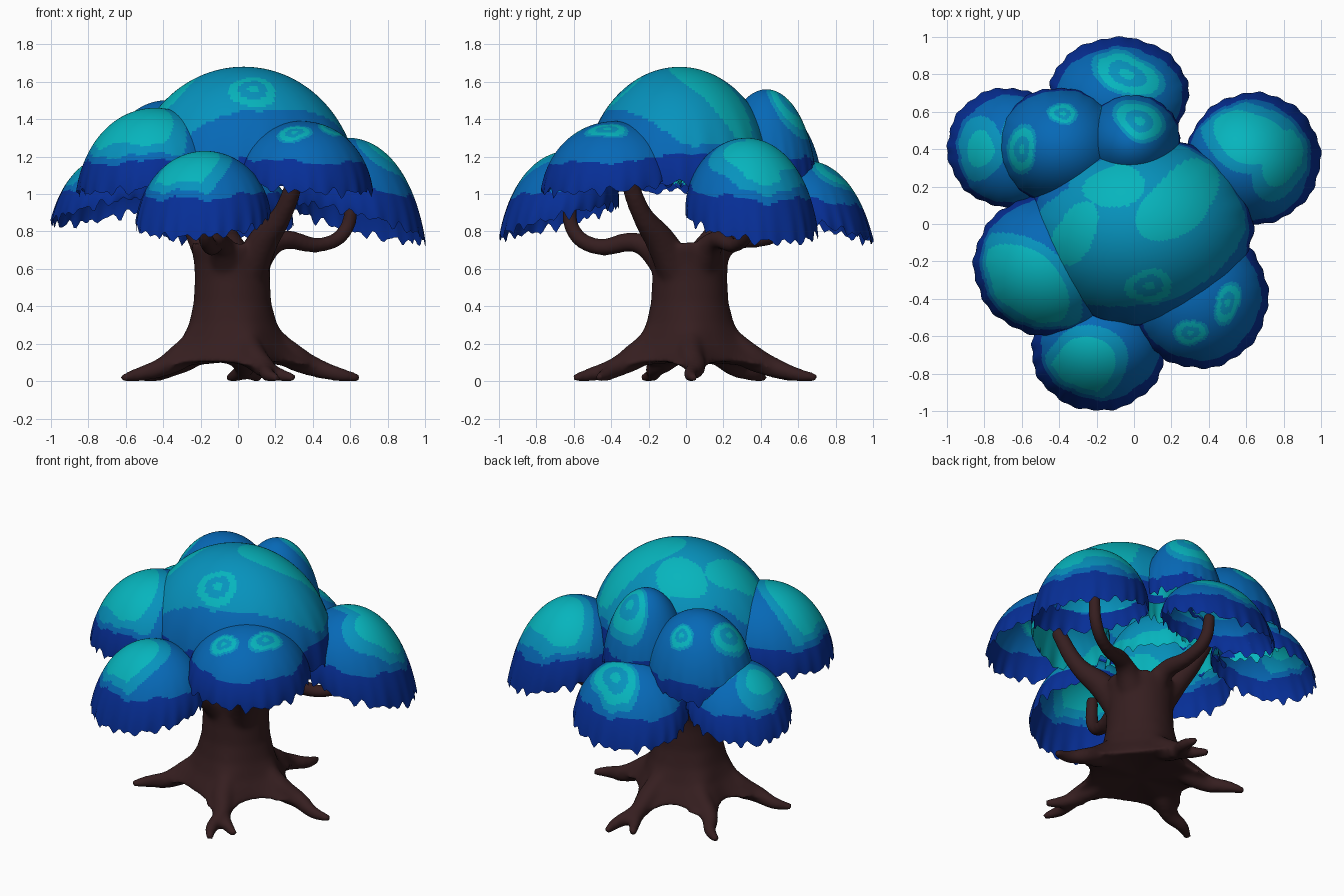
import bpy, bmesh, math, random
from mathutils import Vector

if "Cube" in bpy.data.objects:
    bpy.data.objects.remove(bpy.data.objects["Cube"])
random.seed(4)

def material(name, rgb):
    m = bpy.data.materials.new(name)
    m.diffuse_color = (*rgb, 1)
    m.use_nodes = True
    m.node_tree.nodes["Principled BSDF"].inputs["Base Color"].default_value = m.diffuse_color
    return m

NAVY = material("navy leaf", (0.002, 0.028, 0.31))
BLUE = material("mid blue leaf", (0.002, 0.14, 0.47))
SKY = material("light blue leaf", (0.002, 0.29, 0.51))
TEAL = material("teal leaf", (0.002, 0.46, 0.51))
BARK = material("dark bark", (0.036, 0.013, 0.014))

def new_object(name, bm, mats):
    me = bpy.data.meshes.new(name)
    bm.to_mesh(me)
    bm.free()
    for m in mats:
        me.materials.append(m)
    for p in me.polygons:
        p.use_smooth = True
    ob = bpy.data.objects.new(name, me)
    bpy.context.collection.objects.link(ob)
    return ob

# ---------- leaf canopy: hollow domes with a ragged hanging rim ----------
SEGS, RINGS = 140, 52
# name, cx, cy, rx, ry, top, rim, tilt, dark skirt share, spots
# spot: (x, y, radius, is_ring, stretch angle in degrees)
DOMES = [
    ("crown_leaves", 0.03, -0.035, 0.61, 0.52, 1.68, 1.04, 0, 0.25,
     [(0.24, 0.12, 0.19, False, 40), (-0.32, -0.06, 0.13, False, 60), (0.08, -0.33, 0.10, True, 0),
      (-0.1, 0.2, 0.13, False, 0), (0.03, -0.03, 0.47, None, 10)]),
    ("left_leaves", -0.46, -0.22, 0.40, 0.38, 1.46, 1.03, 0.1, 0.36,
     [(-0.58, -0.31, 0.2, False, -45)]),
    ("front_leaves", -0.19, -0.68, 0.36, 0.32, 1.23, 0.84, 0.27, 0.45,
     [(-0.29, -0.78, 0.17, False, 30)]),
    ("front_right_leaves", 0.35, -0.39, 0.37, 0.385, 1.39, 1.03, 0.1, 0.43,
     [(0.5, -0.42, 0.07, True, 70), (0.3, -0.58, 0.065, True, 0)]),
    ("right_leaves", 0.64, 0.35, 0.36, 0.355, 1.30, 0.83, 0.29, 0.40,
     [(0.62, 0.46, 0.16, False, -30), (0.8, 0.36, 0.12, False, 70)]),
    ("back_leaves", -0.08, 0.70, 0.375, 0.30, 1.18, 0.82, 0.3, 0.42,
     [(-0.04, 0.80, 0.12, True, -20)]),
    ("far_left_leaves", -0.68, 0.41, 0.32, 0.32, 1.22, 0.90, 0.25, 0.42,
     [(-0.82, 0.40, 0.08, False, 80)]),
    ("back_left_leaves", -0.40, 0.42, 0.34, 0.31, 1.50, 1.06, 0.1, 0.25,
     [(-0.60, 0.40, 0.08, True, 80), (-0.38, 0.59, 0.055, True, 0)]),
    ("upper_back_leaves", -0.01, 0.45, 0.26, 0.25, 1.56, 1.08, 0.1, 0.25,
     [(0.03, 0.55, 0.10, True, -20)]),
]

def covered(p, name):
    """is this point underneath one of the other domes?"""
    for other, cx, cy, rx, ry, top, rim, *_ in DOMES:
        d = ((p.x - cx) / rx) ** 2 + ((p.y - cy) / ry) ** 2
        if other != name and d < 0.88 and rim + 0.02 < p.z < rim + (top - rim) * math.sqrt(1 - d) - 0.03:
            return True
    return False

def leaf_dome(name, cx, cy, rx, ry, top, rim, tilt, dark, spots):
    ph = [random.uniform(0, 6.28) for _ in range(6)]
    out = Vector((cx, cy)).normalized() if tilt else Vector((0, 0))
    bm = bmesh.new()
    height = {}

    def vert(t, a):
        c, s = math.cos(t * math.pi / 2), math.sin(t * math.pi / 2)
        fold = 1 + t ** 5 * (0.012 * math.sin(23 * a + ph[0]) + 0.01 * math.sin(9 * a + ph[1])) - 0.01
        x, y = rx * s * fold * math.cos(a), ry * s * fold * math.sin(a)
        low = rim - tilt * (x * out.x + y * out.y)
        jag = 0.022 * abs(math.sin(11.5 * a + ph[0])) + 0.012 * math.sin(17 * a + ph[2]) \
            + 0.01 * math.sin(31 * a + ph[3])
        lean = 0.2 * tilt * c
        v = bm.verts.new((cx + x - lean * out.x, cy + y - lean * out.y,
                          low + (top - low) * c + t ** 10 * jag))
        height[v] = c
        return v

    apex = vert(0, 0)
    rows = [[vert(i / RINGS, 2 * math.pi * j / SEGS) for j in range(SEGS)]
            for i in range(1, RINGS + 1)]
    for j in range(SEGS):
        k = (j + 1) % SEGS
        bm.faces.new((apex, rows[0][j], rows[0][k]))
        for a, b in zip(rows, rows[1:]):
            bm.faces.new((a[j], b[j], b[k], a[k]))

    # colour bands: navy skirt, painted patches and rings above, bright where tucked inside
    for f in bm.faces:
        p = f.calc_center_median()
        h = sum(height[v] for v in f.verts) / len(f.verts)
        ang = math.atan2(p.y - cy, p.x - cx)
        wob = 0.025 * math.sin(5 * ang + ph[4]) + 0.015 * math.sin(13 * ang + ph[5])
        level = 1
        for sx, sy, r, ring, deg in spots:
            dx, dy = p.x - sx, p.y - sy
            ca, sa = math.cos(math.radians(deg)), math.sin(math.radians(deg))
            d = math.hypot((dx * ca + dy * sa) * 0.75, (dy * ca - dx * sa) * 1.2)
            sp = math.atan2(dy, dx)
            d *= 1 + 0.08 * math.sin(2 * sp + ph[2]) + 0.05 * math.sin(3 * sp + ph[3])
            if ring is None:
                lv = 2 if d < r else 1
            elif ring:
                lv = 3 if r * 0.62 < d < r or d < r * 0.25 else (2 if d < r * 1.2 else 1)
            else:
                lv = 3 if d < r else (2 if d < r + 0.06 else 1)
            level = max(level, lv)
        if h < dark + wob:
            level = 0
        elif h < dark + 0.08 + wob:
            level = min(level, 1)
        elif h < dark + 0.17 + wob:
            level = min(level, 2)
        if level < 2 and covered(p, name):
            level = 3 if h < 0.3 + 2 * wob else 2
        f.material_index = level
    return new_object(name, bm, (NAVY, BLUE, SKY, TEAL))

for dome in DOMES:
    leaf_dome(*dome)

# ---------- trunk, roots and branches, fused by a voxel remesh ----------
CX, CY = -0.03, 0.02
ROOTS = [(-0.62, -0.23, 0), (0.21, -0.6, 1), (0.65, 0.04, 0), (0.1, 0.7, 1), (-0.52, 0.42, 0)]

def tube(points):
    """points: (x, y, z, radius); returns a mesh swept along them"""
    cu = bpy.data.curves.new("limb", 'CURVE')
    cu.dimensions = '3D'
    cu.bevel_depth = 1.0
    cu.bevel_resolution = 4
    cu.use_fill_caps = True
    cu.resolution_u = 8
    sp = cu.splines.new('BEZIER')
    sp.bezier_points.add(len(points) - 1)
    for bp, (x, y, z, r) in zip(sp.bezier_points, points):
        bp.co, bp.radius = (x, y, z), r
        bp.handle_left_type = bp.handle_right_type = 'AUTO'
    ob = bpy.data.objects.new("limb", cu)
    bpy.context.collection.objects.link(ob)
    bpy.context.view_layer.update()
    me = bpy.data.meshes.new_from_object(ob.evaluated_get(bpy.context.evaluated_depsgraph_get()))
    bpy.data.objects.remove(ob)
    return me

bm = bmesh.new()
# trunk column: foot webbed out along the roots, cupped top
profile = [(0.11, 0, 0), (0.11, 0.31, 0.15), (0.15, 0.295, 0.09), (0.22, 0.258, 0.04), (0.31, 0.228, 0.01),
           (0.42, 0.207, 0), (0.55, 0.20, 0), (0.64, 0.205, 0), (0.71, 0.22, 0), (0.745, 0.215, 0),
           (0.70, 0.12, 0), (0.68, 0, 0)]
N = 72
angles = [math.atan2(y - CY, x - CX) for x, y, _ in ROOTS]

def web(a):
    return max(math.exp(-(math.remainder(a - b, 2 * math.pi) / 0.3) ** 2) for b in angles)

def ring(z, r, lobe):
    if not r:
        return [bm.verts.new((CX, CY, z))] * N
    pts = [(2 * math.pi * j / N) for j in range(N)]
    return [bm.verts.new((CX + (r + lobe * web(a)) * math.cos(a), CY + (r + lobe * web(a)) * math.sin(a),
                          z - 0.2 * lobe * web(a))) for a in pts]

rings = [ring(*p) for p in profile]
for a, b in zip(rings, rings[1:]):
    for j in range(N):
        k = (j + 1) % N
        bm.faces.new(list(dict.fromkeys((a[j], a[k], b[k], b[j]))))

# five roots, some with a small side toe
limbs = []
for tx, ty, toe in ROOTS:
    d = Vector((tx - CX, ty - CY))
    def at(f, side=0.0):
        return CX + d.x * f - d.y * side, CY + d.y * f + d.x * side
    limbs.append([(*at(0.28), 0.23, 0.075), (*at(0.48), 0.135, 0.07), (*at(0.66, 0.03), 0.08, 0.052),
                  (*at(0.84, -0.02), 0.045, 0.038), (*at(1.0), 0.025, 0.023)])
    if toe:
        limbs.append([(*at(0.6), 0.085, 0.05), (*at(0.75, 0.1), 0.047, 0.038), (*at(0.87, 0.2), 0.025, 0.023)])

# five branches reaching up into the domes
limbs += [
    [(0.04, -0.03, 0.55, 0.11), (0.13, -0.13, 0.74, 0.085), (0.24, -0.24, 0.90, 0.055), (0.33, -0.33, 1.15, 0.045)],
    [(0.04, 0.06, 0.60, 0.11), (0.22, 0.16, 0.75, 0.055), (0.45, 0.27, 0.73, 0.04),
     (0.57, 0.33, 0.80, 0.04), (0.61, 0.35, 1.02, 0.037)],
    [(-0.05, -0.06, 0.60, 0.11), (-0.10, -0.26, 0.74, 0.055), (-0.15, -0.48, 0.72, 0.045),
     (-0.18, -0.60, 0.80, 0.042), (-0.19, -0.62, 1.0, 0.037)],
    [(-0.03, 0.08, 0.60, 0.11), (-0.04, 0.24, 0.75, 0.06), (-0.06, 0.44, 0.77, 0.045),
     (-0.08, 0.57, 0.84, 0.042), (-0.08, 0.62, 1.0, 0.037)],
    [(-0.10, 0.06, 0.60, 0.11), (-0.20, 0.16, 0.77, 0.075), (-0.29, 0.27, 0.95, 0.05), (-0.36, 0.36, 1.2, 0.04)],
]
for pts in limbs:
    bm.from_mesh(tube(pts))
bmesh.ops.recalc_face_normals(bm, faces=bm.faces)

trunk = new_object("trunk_roots_and_branches", bm, (BARK,))
rm = trunk.modifiers.new("fuse", 'REMESH')
rm.mode = 'VOXEL'
rm.voxel_size = 0.014
sm = trunk.modifiers.new("soften", 'SMOOTH')
sm.factor, sm.iterations = 0.5, 12
bpy.context.view_layer.update()
fused = bpy.data.meshes.new_from_object(trunk.evaluated_get(bpy.context.evaluated_depsgraph_get()))
trunk.modifiers.clear()

# settle the root tips onto the ground
lowest = min(v.co.z for v in fused.vertices)
for v in fused.vertices:
    v.co.z -= lowest * max(0, 1 - v.co.z / 0.3)
for p in fused.polygons:
    p.material_index = 0
    p.use_smooth = True
trunk.data = fused
